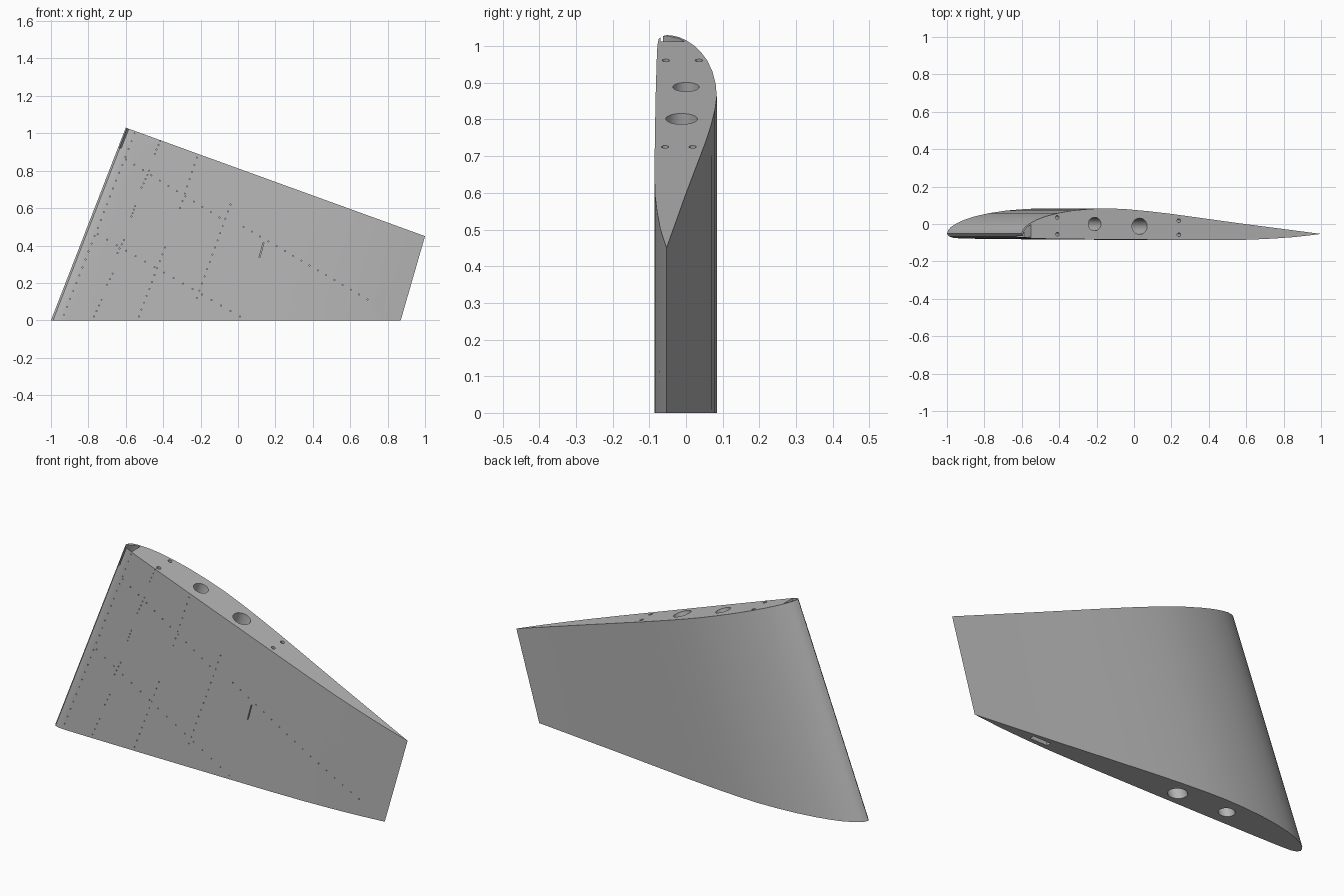
import bpy, bmesh
from mathutils import Matrix, Vector

if "Cube" in bpy.data.objects:
    bpy.data.objects.remove(bpy.data.objects["Cube"], do_unlink=True)

grey = bpy.data.materials.new("plain grey")
grey.use_nodes = True
grey.diffuse_color = (0.48, 0.48, 0.48, 1)
grey.node_tree.nodes["Principled BSDF"].inputs["Base Color"].default_value = grey.diffuse_color

# Aerofoil stations: chord fraction, y
UPPER = [(0, -.052), (.003, -.035), (.01, -.018), (.024, 0), (.05, .023), (.08, .041),
         (.12, .058), (.17, .072), (.23, .081), (.29, .084), (.35, .079), (.42, .069),
         (.5, .054), (.6, .032), (.74, .001), (.87, -.026)]
LOWER = [(1, -.053), (.96, -.061), (.91, -.07), (.84, -.078), (.76, -.084), (.66, -.086),
         (.5, -.085), (.3, -.083), (.12, -.08), (.05, -.078), (.02, -.075), (.006, -.067)]
PROFILE = UPPER + LOWER


def finish(bm, name):
    bmesh.ops.recalc_face_normals(bm, faces=bm.faces)
    mesh = bpy.data.meshes.new(name)
    bm.to_mesh(mesh)
    bm.free()
    mesh.materials.append(grey)
    obj = bpy.data.objects.new(name, mesh)
    bpy.context.collection.objects.link(obj)
    return obj


def drill(bm, start, end, radius, sides):
    """Closed cylinder between two points."""
    start, end = Vector(start), Vector(end)
    axis = end - start
    turn = axis.to_track_quat('Z', 'Y').to_matrix().to_4x4()
    bmesh.ops.create_cone(bm, cap_ends=True, segments=sides, radius1=radius, radius2=radius,
                          depth=axis.length, matrix=Matrix.Translation((start + end) / 2) @ turn)


def prism(bm, points, sweep):
    """Closed prism from a base polygon and a sweep vector."""
    low = [bm.verts.new(p) for p in points]
    high = [bm.verts.new(Vector(p) + Vector(sweep)) for p in points]
    bm.faces.new(low)
    bm.faces.new(high)
    for i in range(len(low)):
        j = (i + 1) % len(low)
        bm.faces.new((low[i], low[j], high[j], high[i]))


# Swept wing panel with a slanted end
bm = bmesh.new()
root = [bm.verts.new((-1 + 1.87 * t, y, 0)) for t, y in PROFILE]
tip = [bm.verts.new((-.6 + 1.6 * t, y, 1.03 - .58 * t)) for t, y in PROFILE]
bm.faces.new(root)
bm.faces.new(tip)
for i in range(len(root)):
    j = (i + 1) % len(root)
    bm.faces.new((root[i], root[j], tip[j], tip[i]))
wing = finish(bm, "wing_panel")

# Spar tubes and pin holes, square to the slanted end
SLOPE = .3625
axis = Vector((SLOPE, 0, 1))
bm = bmesh.new()
for x, y, radius, depth, sides in ((-.21, 0, .036, 1.1, 32), (.03, -.012, .043, 1.1, 32),
                                   (-.41, .035, .01, .08, 16), (-.41, -.055, .01, .08, 16),
                                   (.24, .018, .01, .08, 16), (.24, -.057, .01, .08, 16)):
    mouth = Vector((x, y, 1.03 - SLOPE * (x + .6)))
    drill(bm, mouth + axis * .1, mouth - axis * depth, radius, sides)

# Nose pocket at the slanted end
prism(bm, [(-.565, -.069, 1.1), (-.518, -.07, 1.1), (-.518, -.003, 1.1),
           (-.544, -.02, 1.1), (-.563, -.045, 1.1)], (-.07, 0, -.18))

# Slot in the flat end, near the trailing edge
prism(bm, [(.44, -.058, -.05), (.54, -.058, -.05), (.54, -.034, -.05), (.44, -.034, -.05)],
      (.03, 0, .15))
tubes = finish(bm, "tube_cutter")

# Rivet rows on the front skin: start x, z, end x, z, count
ROWS = [(-.93, .03, -.553, 1.0, 24), (-.77, .02, -.73, .11, 4), (-.7, .19, -.67, .25, 3),
        (-.645, .36, -.61, .43, 4), (-.57, .555, -.55, .61, 4), (-.515, .71, -.475, .8, 5),
        (-.445, .89, -.415, .96, 4), (-.53, .02, -.39, .39, 11), (-.31, .6, -.22, .87, 8),
        (-.22, .12, -.04, .62, 14), (-.6, .86, -.1, .55, 12), (.03, .5, .78, .06, 18),
        (-.75, .46, .01, .02, 16)]
bm = bmesh.new()
for x0, z0, x1, z1, count in ROWS:
    for i in range(count):
        f = i / (count - 1)
        x, z = x0 + (x1 - x0) * f, z0 + (z1 - z0) * f
        drill(bm, (x, -.1, z), (x, -.064, z), .003, 6)

# Narrow slit in the front skin
prism(bm, [(.112, -.1, .335), (.117, -.1, .335), (.139, -.1, .415), (.134, -.1, .415)],
      (0, .036, 0))
rivets = finish(bm, "rivet_cutter")

# Cut the openings, then remove the cutters
bpy.ops.object.select_all(action='DESELECT')
bpy.context.view_layer.objects.active = wing
wing.select_set(True)
for cutter in (tubes, rivets):
    cutter.hide_render = True
    cut = wing.modifiers.new("openings", 'BOOLEAN')
    cut.operation = 'DIFFERENCE'
    cut.solver = 'EXACT'
    cut.use_self = True
    cut.object = cutter
    bpy.ops.object.modifier_apply(modifier=cut.name)
    bpy.data.objects.remove(cutter, do_unlink=True)
bpy.ops.object.shade_smooth_by_angle(angle=.5)
